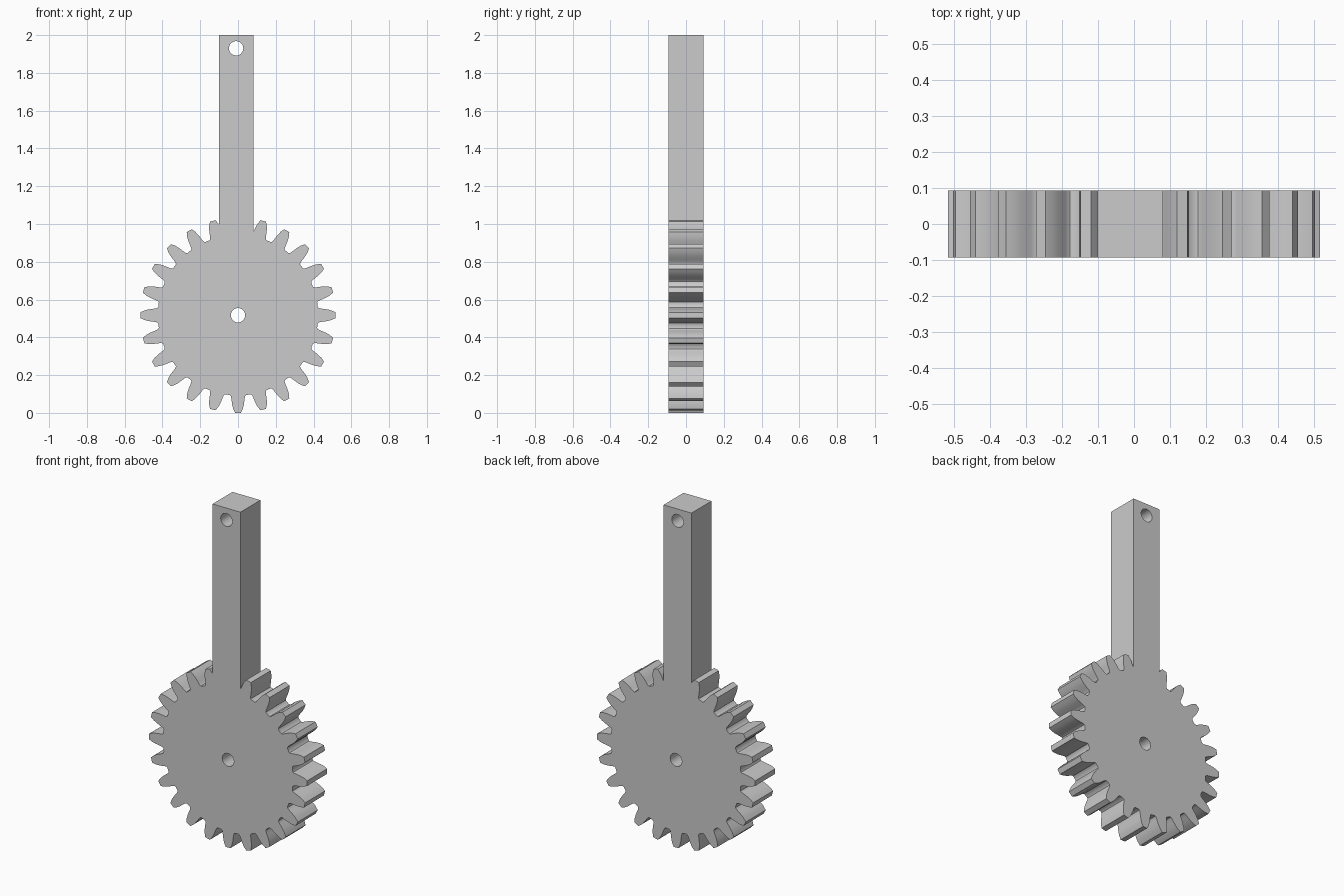
import bpy, bmesh
from math import sin, cos, pi, radians

cube = bpy.data.objects.get("Cube")
if cube:
    bpy.data.objects.remove(cube)

TEETH = 24
CENTRE_Z = 0.517
HALF_DEPTH = 0.093
BAR_LEFT, BAR_RIGHT = -0.101, 0.081
HOLE = 0.038

# Half of one tooth: (radius, half width), from root to tip
FLANK = [(0.422, 0.045), (0.425, 0.040), (0.431, 0.037), (0.441, 0.0352),
         (0.455, 0.0335), (0.475, 0.0305), (0.496, 0.025), (0.517, 0.015)]
TOOTH = [(r, -w) for r, w in FLANK] + [(r, w) for r, w in reversed(FLANK)]


def circle(x, z, radius, sides=32):
    return [(x + radius * cos(2 * pi * i / sides),
             z + radius * sin(2 * pi * i / sides)) for i in range(sides)]


def gear_and_bar():
    """Toothed rim from the bar's left side round to its right side, then the bar."""
    points = []
    for i in range(TEETH - 1):
        a = radians(105) + 2 * pi * i / TEETH
        for r, w in TOOTH:
            x = r * cos(a) - w * sin(a)
            z = CENTRE_Z + r * sin(a) + w * cos(a)
            if z < CENTRE_Z or not BAR_LEFT < x < BAR_RIGHT:
                points.append((x, z))
    return points + [(BAR_RIGHT, 0.958), (BAR_RIGHT, 2), (BAR_LEFT, 2), (BAR_LEFT, 0.998)]


# Filled outline with the axle hole and the bar's end hole
curve = bpy.data.curves.new("gear_with_bar", "CURVE")
curve.dimensions = "2D"
curve.fill_mode = "BOTH"
curve.extrude = HALF_DEPTH
for loop in (gear_and_bar(), circle(0, CENTRE_Z, HOLE), circle(-0.01, 1.93, HOLE)):
    spline = curve.splines.new("POLY")
    spline.points.add(len(loop) - 1)
    for point, (x, z) in zip(spline.points, loop):
        point.co = (x, z, 0, 1)
    spline.use_cyclic_u = True

gear = bpy.data.objects.new("gear_with_bar", curve)
bpy.context.collection.objects.link(gear)
gear.rotation_euler.x = radians(90)
bpy.ops.object.select_all(action="DESELECT")
gear.select_set(True)
bpy.context.view_layer.objects.active = gear
bpy.ops.object.convert(target="MESH")
gear = bpy.context.object
bpy.ops.object.transform_apply(location=False, rotation=True, scale=False)

# Weld the caps to the sides
bm = bmesh.new()
bm.from_mesh(gear.data)
bmesh.ops.remove_doubles(bm, verts=bm.verts, dist=0.0001)
bmesh.ops.recalc_face_normals(bm, faces=bm.faces)
bm.to_mesh(gear.data)
bm.free()

# Plain grey
grey = bpy.data.materials.new("grey")
grey.use_nodes = True
colour = (0.6, 0.6, 0.6, 1)
grey.diffuse_color = colour
grey.node_tree.nodes["Principled BSDF"].inputs["Base Color"].default_value = colour
gear.data.materials.clear()
gear.data.materials.append(grey)
bpy.ops.object.shade_smooth_by_angle(angle=radians(30))
